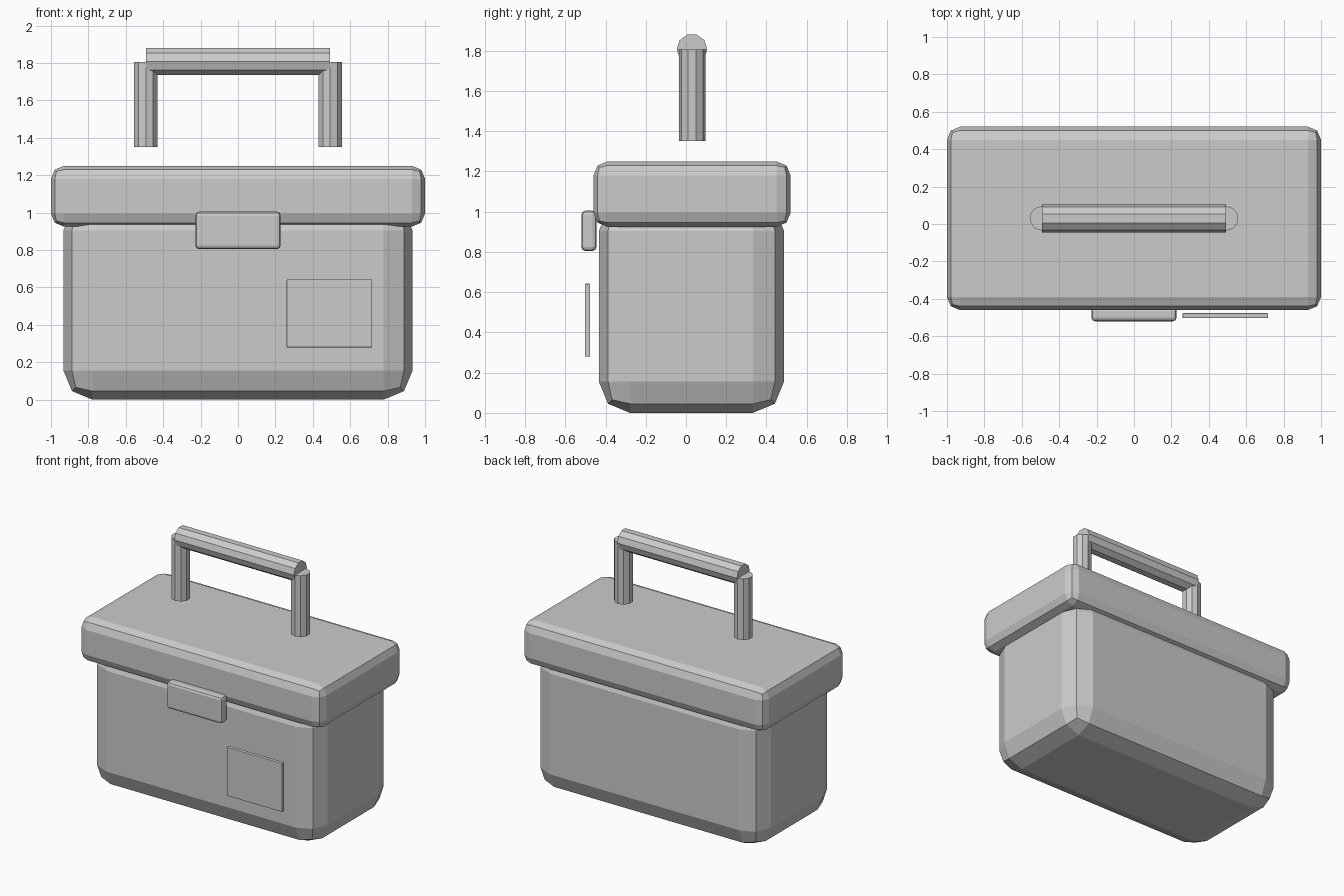
import bpy
import math
from mathutils import Matrix, Vector

cube = bpy.data.objects.get("Cube")
if cube:
    bpy.data.objects.remove(cube, do_unlink=True)

# One plain grey for every part
grey = bpy.data.materials.new("plain_grey")
grey.use_nodes = True
tone = (0.6, 0.6, 0.6, 1)
grey.diffuse_color = tone
grey.node_tree.nodes["Principled BSDF"].inputs["Base Color"].default_value = tone


def rounded_box(name, low, high, bevel):
    """Box between two corners with a two-step bevel on every edge."""
    low, high = Vector(low), Vector(high)
    bpy.ops.mesh.primitive_cube_add(size=1, location=(low + high) / 2)
    obj = bpy.context.object
    obj.name = name
    obj.data.transform(Matrix.Diagonal((*(high - low), 1)))
    obj.data.materials.append(grey)
    mod = obj.modifiers.new("rounded_edges", "BEVEL")
    mod.width = bevel
    mod.segments = 2
    mod.limit_method = "NONE"
    return obj


def rod(name, radius, length, center, rotation=(0, 0, 0)):
    """Ten-sided rod whose first corner points along y."""
    bpy.ops.mesh.primitive_cylinder_add(
        vertices=10, radius=radius, depth=length, location=center, rotation=rotation)
    obj = bpy.context.object
    obj.name = name
    obj.data.materials.append(grey)
    return obj


# Box body and overhanging lid
rounded_box("body", (-0.933, -0.433, 0), (0.933, 0.487, 1.06), 0.155)
rounded_box("lid", (-1, -0.46, 0.925), (1, 0.52, 1.25), 0.07)

# Front latch and label plate
rounded_box("latch", (-0.228, -0.52, 0.805), (0.228, -0.445, 1.005), 0.02)
rounded_box("label_plate", (0.26, -0.503, 0.28), (0.716, -0.477, 0.642), 0.003)

# Carrying handle: two posts and a crossbar
handle_x, handle_y = 0.493, 0.03
for side, sign in (("left", 1), ("right", -1)):
    rod(side + "_handle_post", 0.066, 0.455, (sign * handle_x, handle_y, 1.578))
rod("handle_bar", 0.076, 2 * handle_x, (0, handle_y, 1.808), (0, math.pi / 2, 0))
